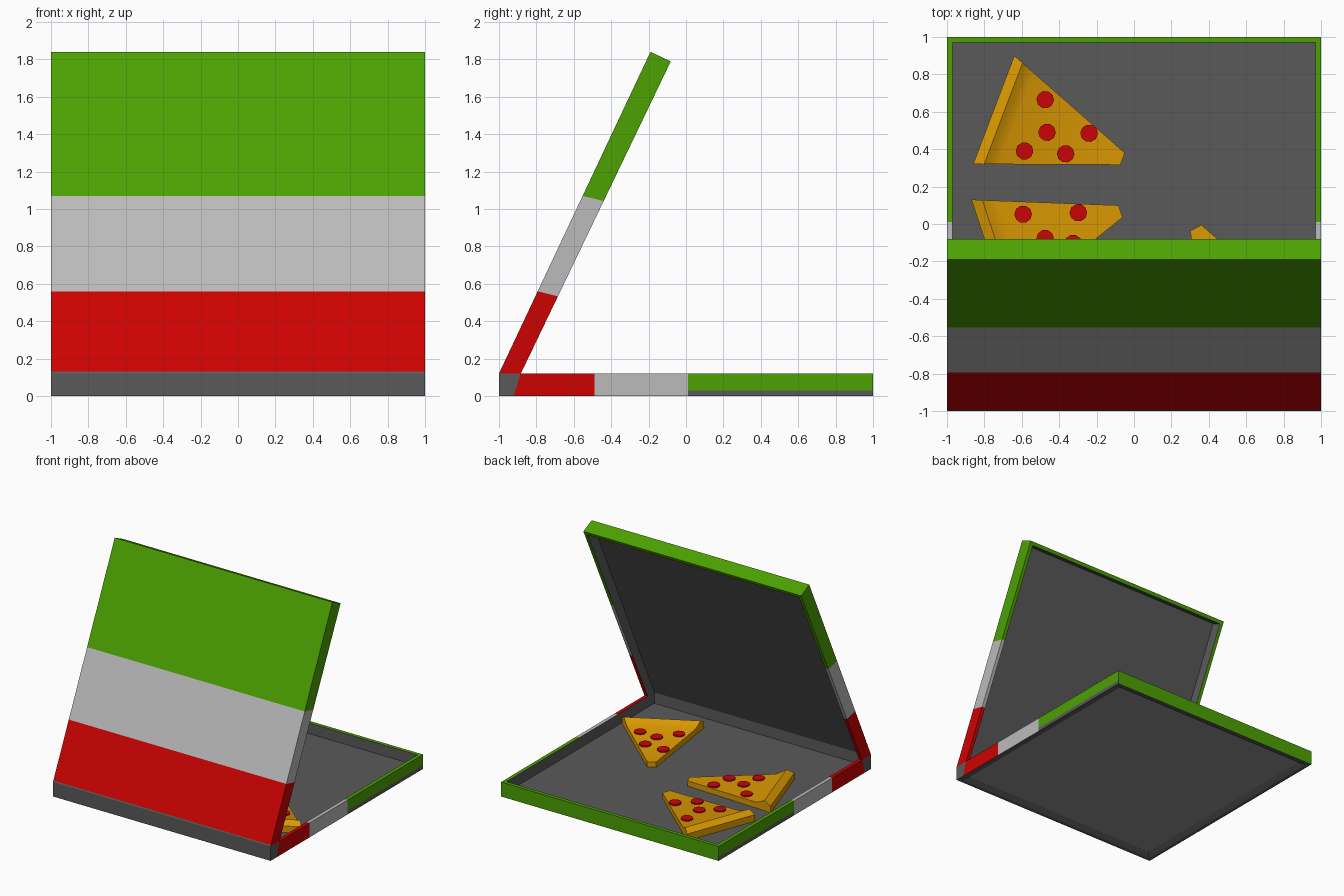
import bpy, bmesh, math
from mathutils import Vector, Matrix

if "Cube" in bpy.data.objects:
    bpy.data.objects.remove(bpy.data.objects["Cube"])


def material(name, rgb):
    m = bpy.data.materials.new(name)
    lin = [((c / 255 + 0.055) / 1.055) ** 2.4 if c > 10 else c / 255 / 12.92 for c in rgb]
    m.diffuse_color = (*lin, 1)
    m.use_nodes = True
    m.node_tree.nodes["Principled BSDF"].inputs["Base Color"].default_value = m.diffuse_color
    return m


GREY, RED, WHITE, GREEN = range(4)
BOX = [material("card grey", (90, 90, 90)), material("stripe red", (206, 2, 2)),
       material("stripe white", (187, 187, 187)), material("stripe green", (76, 161, 2))]
UNDERSIDE = material("underside light grey", (143, 143, 143))
DOUGH = material("baked dough", (219, 153, 2))
SALAMI = material("salami red", (204, 4, 8))


def finish(name, bm, mats, recalc=True):
    if recalc:
        bmesh.ops.recalc_face_normals(bm, faces=bm.faces)
    me = bpy.data.meshes.new(name)
    bm.to_mesh(me)
    bm.free()
    for m in mats:
        me.materials.append(m)
    ob = bpy.data.objects.new(name, me)
    bpy.context.collection.objects.link(ob)
    return ob


def panel(name, profile, x0, x1, colour, cuts=(), inner=None):
    """Extrude a (y, z) profile along x, cut it at the stripe lines, colour by rule."""
    bm = bmesh.new()
    f = bm.faces.new([bm.verts.new((x0, y, z)) for y, z in profile])
    ext = bmesh.ops.extrude_face_region(bm, geom=[f])["geom"]
    bmesh.ops.translate(bm, vec=(x1 - x0, 0, 0),
                        verts=[v for v in ext if isinstance(v, bmesh.types.BMVert)])
    for co, no in cuts:
        bmesh.ops.bisect_plane(bm, geom=bm.verts[:] + bm.edges[:] + bm.faces[:],
                               plane_co=co, plane_no=no)
    bmesh.ops.recalc_face_normals(bm, faces=bm.faces)
    for f in bm.faces:
        inside = inner is not None and f.normal.dot(Vector(inner)) > 0.7
        f.material_index = GREY if inside else colour(f.calc_center_median(), f.normal)
    return finish(name, bm, BOX)


W, H, FLOOR = 0.03, 0.12, 0.03      # wall thickness, tray height, floor level
IN = 1 - W

# Base tray
spine_co, spine_no = Vector((0, -0.92, 0)), Vector((0, 0.12, -0.035))


def base_colour(c, n):
    if n.z < -0.7 or (c - spine_co).dot(spine_no) < 0 or (c.y > 0 and c.z < FLOOR and abs(n.x) > 0.7):
        return GREY
    return RED if c.y < -0.49 else WHITE if c.y < 0.01 else GREEN


def back_colour(c, n):
    return GREY if n.z < -0.7 else GREEN


base_cuts = [(spine_co, spine_no), ((0, -0.49, 0), (0, 1, 0)),
             ((0, 0.01, 0), (0, 1, 0)), ((0, 0, FLOOR), (0, 0, 1))]
for s, side in ((-1, "left"), (1, "right")):
    panel(f"base_{side}_wall", [(-1, 0), (1, 0), (1, H), (-1, H)], s, s * IN,
          base_colour, base_cuts, (-s, 0, 0))
panel("base_back_wall", [(IN, 0), (1, 0), (1, H), (IN, H)], -IN, IN, back_colour, (), (0, -1, 0))
panel("base_spine", [(-1, 0), (-IN, 0), (-IN, H), (-1, H)], -IN, IN, lambda c, n: GREY)


def ring(bm, r, z):
    return [bm.verts.new((x * r, y * r, z)) for x, y in ((-1, -1), (1, -1), (1, 1), (-1, 1))]


# Floor sheet: dark above, sloped dark border and lighter panel underneath
bm = bmesh.new()
top = bm.faces.new(ring(bm, IN, FLOOR))
low, high = ring(bm, IN, 0), ring(bm, 0.925, FLOOR - 0.006)
for k in range(4):
    bm.faces.new((low[k], high[k], high[(k + 1) % 4], low[(k + 1) % 4]))
bm.faces.new(high[::-1]).material_index = 1
bm.normal_update()
for f in bm.faces:
    if (f.normal.z > 0) != (f is top):
        f.normal_flip()
finish("base_floor", bm, [BOX[GREY], UNDERSIDE], recalc=False)

# Open lid, leaning back from the spine
hinge, tip = Vector((0, -1, H)), Vector((0, -0.19, 1.84))
up = (tip - hinge).normalized()
into = Vector((0, up.z, -up.y))
LEN = (tip - hinge).length
TILT = up - into * 0.2              # the stripe lines are slightly skewed


def at(t, d):
    p = hinge + up * t + into * d
    return p.y, p.z


def lid_colour(c, n):
    if c.z < 0.13 and n.dot(into) < -0.7:
        return GREY
    t = (c - hinge).dot(TILT)
    return RED if t < 0.486 else WHITE if t < 1.05 else GREEN


lid_cuts = [(hinge + up * t, TILT) for t in (0.486, 1.05)] + [((0, 0, 0.13), (0, 0, 1))]
PT = W * up.z                       # lid panel thickness
for s, side in ((-1, "left"), (1, "right")):
    panel(f"lid_{side}_wall", [at(0, 0), (-0.883, H), at(LEN, H), at(LEN, 0)], s, s * IN,
          lid_colour, lid_cuts, (-s, 0, 0))
panel("lid_panel", [at(0, 0), (-IN, H), at(LEN, PT), at(LEN, 0)], -IN, IN,
      lid_colour, lid_cuts, into)
panel("lid_end_wall", [at(LEN - W, PT), at(LEN - W, H), at(LEN, H), at(LEN, PT)], -IN, IN,
      lid_colour, (), -up)

# Pizza slices: cross-sections (distance from crust, half width, top height)
STATIONS = [(0, 0.31, 0.088), (0.055, 0.29, 0.118), (0.085, 0.278, 0.1),
            (0.13, 0.261, 0.082), (0.737, 0.034, 0.076)]
TOPPINGS = [(0.238, 0.149), (0.309, -0.011), (0.521, 0.064), (0.443, -0.083), (0.232, -0.147)]


def slice_of_pizza(i, x, y, angle):
    place = Matrix.Translation((x, y, 0)) @ Matrix.Rotation(math.radians(angle), 4, 'Z')
    z0 = FLOOR + 0.003
    bm = bmesh.new()
    rings = [[bm.verts.new(p) for p in ((u, -w, z0), (u, w, z0), (u, w, z), (u, -w, z))]
             for u, w, z in STATIONS]
    for n, (a, b) in enumerate(zip(rings, rings[1:])):
        for k in range(4):
            f = bm.faces.new((a[k], a[(k + 1) % 4], b[(k + 1) % 4], b[k]))
            f.smooth = k == 2 and n in (1, 2, 3)     # soft dip behind the crust
    bm.faces.new(rings[0])
    bm.faces.new(rings[-1])
    finish(f"pizza_slice_{i}", bm, [DOUGH]).matrix_world = place
    bm = bmesh.new()
    for u, v in TOPPINGS:
        bmesh.ops.create_cone(bm, cap_ends=True, segments=10, radius1=0.047, radius2=0.047,
                              depth=0.02, matrix=Matrix.Translation((u, v, 0.081)))
    finish(f"salami_{i}", bm, [SALAMI]).matrix_world = place


for i, spot in enumerate([(-0.75, 0.61, -20.8), (-0.772, -0.164, 18.3), (0.68, -0.67, 118.3)], 1):
    slice_of_pizza(i, *spot)
